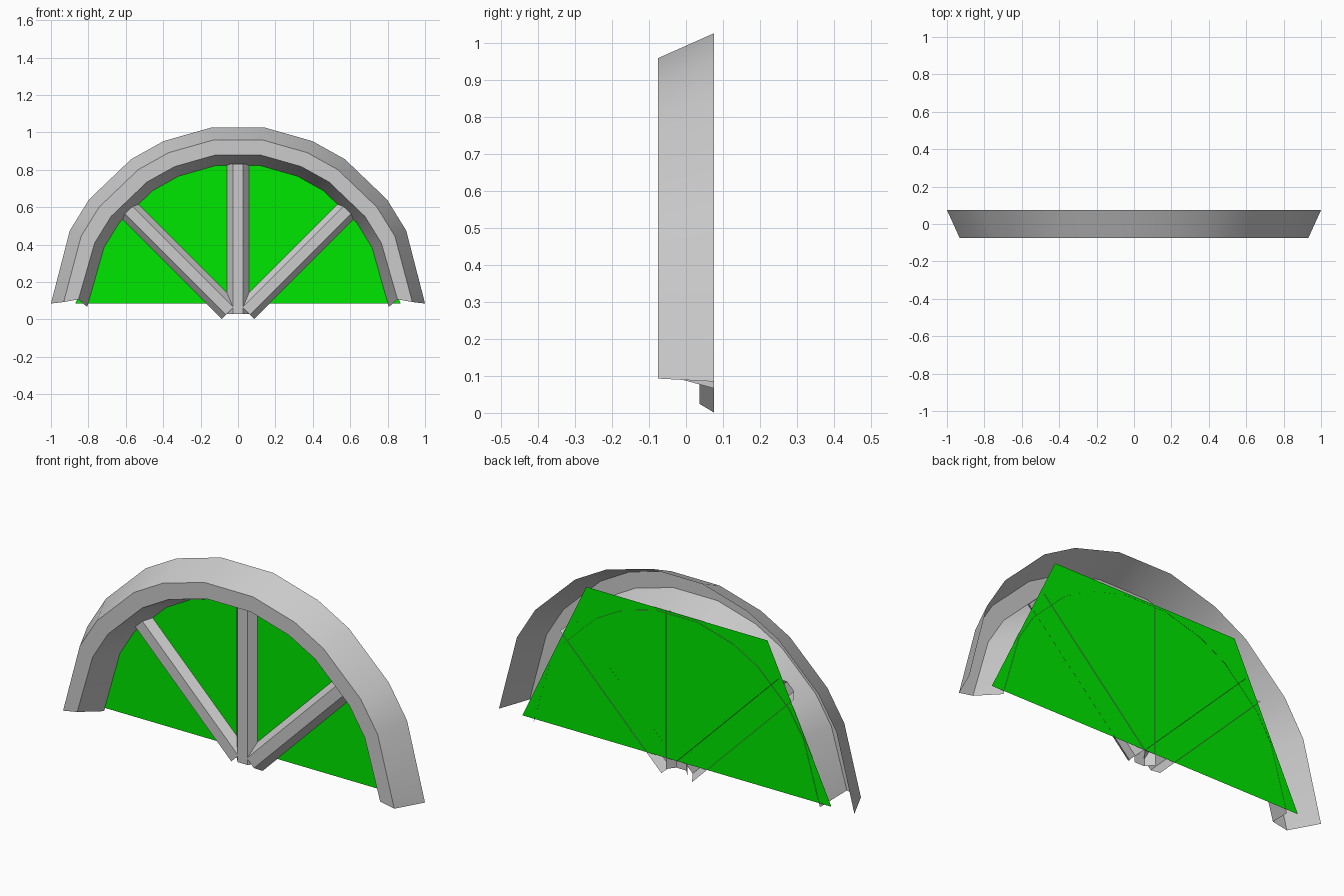
import bpy
from math import sin, cos, radians

if "Cube" in bpy.data.objects:
    bpy.data.objects.remove(bpy.data.objects["Cube"])


def make(name, verts, faces, color=None):
    me = bpy.data.meshes.new(name)
    me.from_pydata(verts, [], faces)
    me.update()
    ob = bpy.data.objects.new(name, me)
    bpy.context.collection.objects.link(ob)
    if color:
        mat = bpy.data.materials.new(name)
        mat.diffuse_color = color
        mat.use_nodes = True
        mat.node_tree.nodes["Principled BSDF"].inputs["Base Color"].default_value = mat.diffuse_color
        me.materials.append(mat)
    return ob


def strips(rows, cols):
    return [(r * cols + c, r * cols + c + 1, (r + 1) * cols + c + 1, (r + 1) * cols + c)
            for r in range(rows - 1) for c in range(cols - 1)]


# Arched frame: open-backed section (radius, y) swept through uneven angles
half = [26.1, 37.3, 55.2, 66.6, 81.6]
CZ = 0.034
section = [(1.0015, 0.075, 2.9), (0.934, -0.075, 3.6),
           (0.856, -0.075, 4.9), (0.807, 0.075, 2.3)]
angles = [None] + half + [180 - a for a in reversed(half)] + [None]
verts = []
for i, a in enumerate(angles):
    for k, (r, y, end) in enumerate(section):
        t = a if a is not None else (end if i == 0 else 180 - end)
        rr = r if a is None or k != 2 else 0.853
        if k == 3 and a is not None:
            rr = 0.797
        verts.append((rr * cos(radians(t)), y, CZ + rr * sin(radians(t))))
frame = make("arch_frame", verts, strips(len(angles), 4))
bpy.context.view_layer.objects.active = frame
frame.select_set(True)
bpy.ops.object.shade_smooth_by_angle(angle=radians(30))

# Radiating glazing bars: open-backed trapezoid channels
bar_section = [(-0.06, 0.075), (-0.028, 0.037), (0.028, 0.037), (0.06, 0.075)]


def bar(name, deg, s0, s1):
    d = (cos(radians(deg)), sin(radians(deg)))
    verts = [(d[0] * s + d[1] * u, y, d[1] * s - d[0] * u)
             for s in (s1, s0) for u, y in bar_section]
    make(name, verts, strips(2, 4))


bar("bar_right", 45, 0.062, 0.87)
bar("bar_middle", 90, 0.03, 0.83)
bar("bar_left", 135, 0.062, 0.87)

# Coloured glass pane behind the bars
make("glass_pane", [(-0.87, 0.0735, 0.085), (0.87, 0.0735, 0.085),
                    (0.51, 0.0735, 0.835), (-0.51, 0.0735, 0.835)],
     [(0, 1, 2, 3)], (0.0, 0.8, 0.0, 1))
